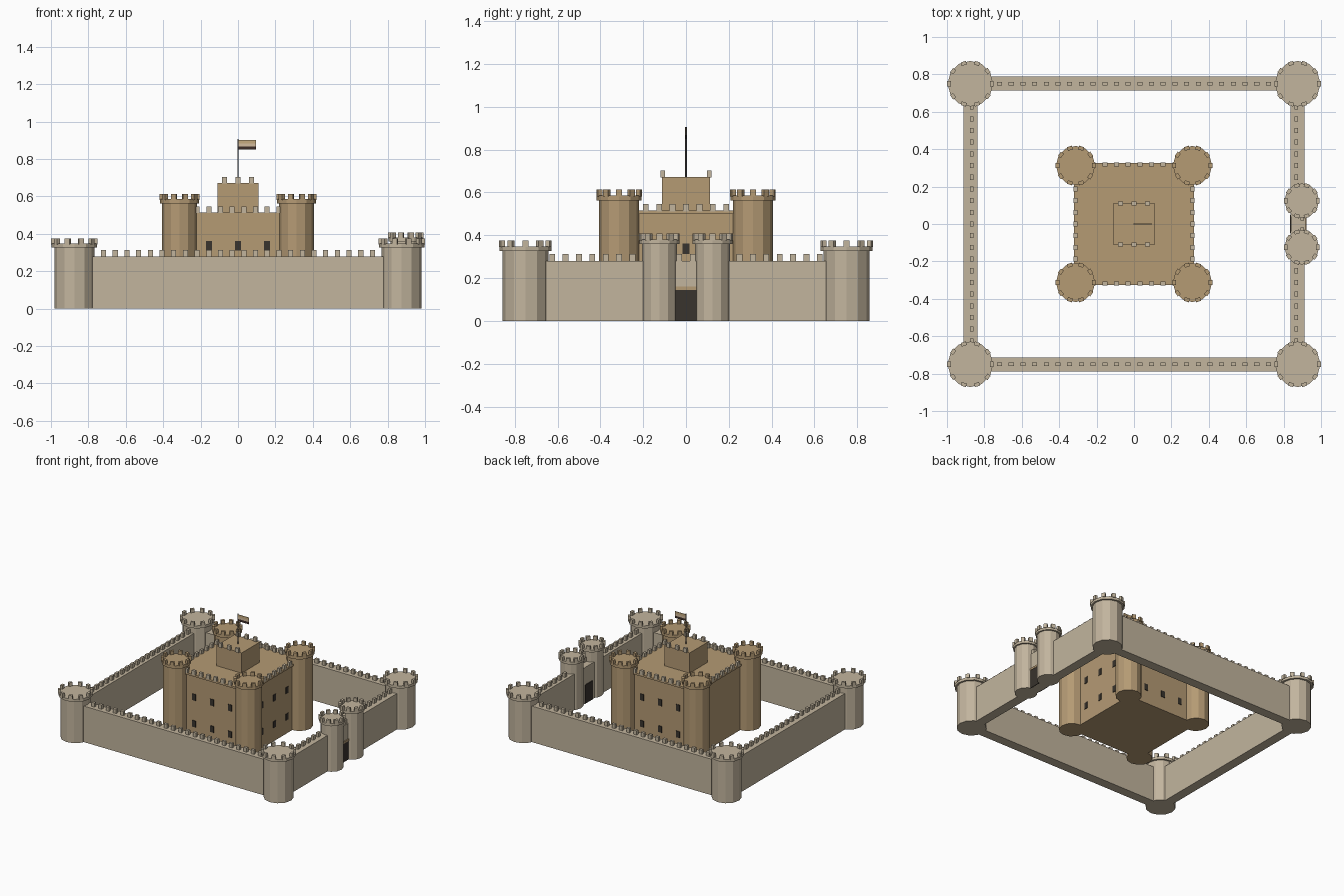
import bpy
import math
from mathutils import Matrix, Vector
import bmesh

cube = bpy.data.objects.get("Cube")
if cube:
    bpy.data.objects.remove(cube, do_unlink=True)


def material(name, rgb):
    m = bpy.data.materials.new(name)
    m.use_nodes = True
    colour = (*rgb, 1)
    m.diffuse_color = colour
    m.node_tree.nodes["Principled BSDF"].inputs["Base Color"].default_value = colour
    return m


STONE = material("pale stone", (0.54, 0.46, 0.34))
TAN = material("tan stone", (0.46, 0.325, 0.175))
DARK = material("dark opening", (0.04, 0.033, 0.026))
POLE = material("grey pole", (0.1, 0.09, 0.08))
GOLD = material("flag sand", (0.56, 0.4, 0.21))
CREAM = material("flag cream", (0.65, 0.5, 0.34))
BROWN = material("flag brown", (0.045, 0.025, 0.02))


def finish(name, bm, mat):
    mesh = bpy.data.meshes.new(name)
    bm.to_mesh(mesh)
    bm.free()
    mesh.materials.append(mat)
    obj = bpy.data.objects.new(name, mesh)
    bpy.context.collection.objects.link(obj)
    return obj


def add_box(bm, centre, size, angle=0):
    mat = (Matrix.Translation(centre) @ Matrix.Rotation(angle, 4, 'Z')
           @ Matrix.Diagonal((*size, 1)))
    bmesh.ops.create_cube(bm, size=1, matrix=mat)


def add_drum(bm, x, y, r, z0, z1, sides=12):
    bmesh.ops.create_cone(bm, cap_ends=True, segments=sides, radius1=r, radius2=r,
                          depth=z1 - z0, matrix=Matrix.Translation((x, y, (z0 + z1) / 2)))


def box(name, lo, hi, mat):
    bm = bmesh.new()
    lo, hi = Vector(lo), Vector(hi)
    add_box(bm, (lo + hi) / 2, hi - lo)
    return finish(name, bm, mat)


def merlons(name, points, size, mat):
    bm = bmesh.new()
    for p in points:
        add_box(bm, p, size)
    return finish(name, bm, mat)


def tower(name, x, y, r, cap_r, z_cap, z_top, mat, count=10):
    # Shaft, wider cap and a ring of merlons
    bm = bmesh.new()
    add_drum(bm, x, y, r, 0, z_cap)
    add_drum(bm, x, y, cap_r, z_cap, z_top)
    for i in range(count):
        a = math.tau * i / count
        ring = cap_r - 0.008
        add_box(bm, (x + ring * math.cos(a), y + ring * math.sin(a), z_top + 0.012),
                (0.02, 0.028, 0.032), a)
    return finish(name, bm, mat)


WX, WY, T, WALL_H = 0.875, 0.75, 0.0375, 0.28
STEP = 0.0625

# Outer walls with merlons
for side, s in (("front", -1), ("back", 1)):
    box(f"{side}_wall", (-WX, s * WY - T, 0), (WX, s * WY + T, WALL_H), STONE)
    merlons(f"{side}_wall_merlons",
            [((i - 11.5) * STEP, s * WY, WALL_H + 0.016) for i in range(24)],
            (0.027, 0.02, 0.034), STONE)
box("right_wall", (-WX - T, -WY, 0), (-WX + T, WY, WALL_H), STONE)
for side, s in (("front", -1), ("back", 1)):
    ys = sorted((s * 0.04, s * WY))
    box(f"gate_wall_{side}", (WX - T, ys[0], 0), (WX + T, ys[1], WALL_H), STONE)
for side, s in (("right", -1), ("left", 1)):
    merlons(f"{side}_wall_merlons",
            [(s * 0.868, i * STEP, WALL_H + 0.016) for i in range(-10, 11)
             if s < 0 or abs(i) > 3],
            (0.02, 0.027, 0.034), STONE)

# Corner towers
for sx in (-1, 1):
    for sy in (-1, 1):
        tower("corner_tower", sx * WX, sy * WY, 0.107, 0.122, 0.327, 0.348, STONE)

# Gatehouse
for sy in (-1, 1):
    tower("gate_tower", 0.897, sy * 0.124, 0.081, 0.093, 0.36, 0.38, STONE)
box("gate_block", (0.84, -0.06, 0), (0.916, 0.06, WALL_H), STONE)
box("gate_door", (0.912, -0.048, 0), (0.92, 0.048, 0.145), DARK)
box("gate_inner_door", (0.834, -0.048, 0), (0.842, 0.048, 0.145), DARK)
box("gate_lintel", (0.912, -0.05, 0.145), (0.922, 0.05, 0.16), TAN)
merlons("gate_merlons", [(0.9, y, WALL_H + 0.016) for y in (-STEP / 2, STEP / 2)],
        (0.02, 0.027, 0.034), STONE)

# Keep body, roof slab and merlons
KX, KY, ROOF = 0.313, 0.318, 0.515
box("keep_body", (-KX, -KY, 0), (KX, KY, 0.5), TAN)
box("keep_roof", (-KX - 0.008, -KY - 0.008, 0.5), (KX + 0.008, KY + 0.008, ROOF), TAN)
for s in (-1, 1):
    merlons("keep_merlons_long",
            [((i - 3.5) * STEP, s * KY, ROOF + 0.014) for i in range(8)],
            (0.027, 0.02, 0.034), STONE)
    merlons("keep_merlons_side",
            [(s * KX, (i - 3) * STEP, ROOF + 0.014) for i in range(7)],
            (0.02, 0.027, 0.034), STONE)

# Keep towers
for sx in (-1, 1):
    for sy in (-1, 1):
        tower("keep_tower", sx * 0.3125, sy * 0.3125, 0.093, 0.105, 0.562, 0.585, TAN)

# Windows on three faces of the keep
for z in (0.13, 0.337):
    for d in (-0.155, 0, 0.155):
        for s in (-1, 1):
            box("keep_window", (d - 0.016, s * KY - 0.004, z - 0.025),
                (d + 0.016, s * KY + 0.004, z + 0.025), DARK)
        box("keep_window", (KX - 0.004, d - 0.016, z - 0.025),
            (KX + 0.004, d + 0.016, z + 0.025), DARK)

# Roof turret
box("roof_turret", (-0.109, -0.111, ROOF), (0.109, 0.111, 0.672), TAN)
for s in (-1, 1):
    merlons("turret_merlons", [(x, s * 0.109, 0.686) for x in (-0.073, 0, 0.073)],
            (0.027, 0.02, 0.034), STONE)

# Flag and pole
bm = bmesh.new()
add_drum(bm, 0, 0, 0.004, 0.67, 0.906, 8)
finish("flag_pole", bm, POLE)
for name, z, mat in (("lower", 0.85, BROWN), ("middle", 0.867, CREAM), ("upper", 0.884, GOLD)):
    box(f"flag_{name}_stripe", (0, -0.002, z), (0.095, 0.002, z + 0.017), mat)
